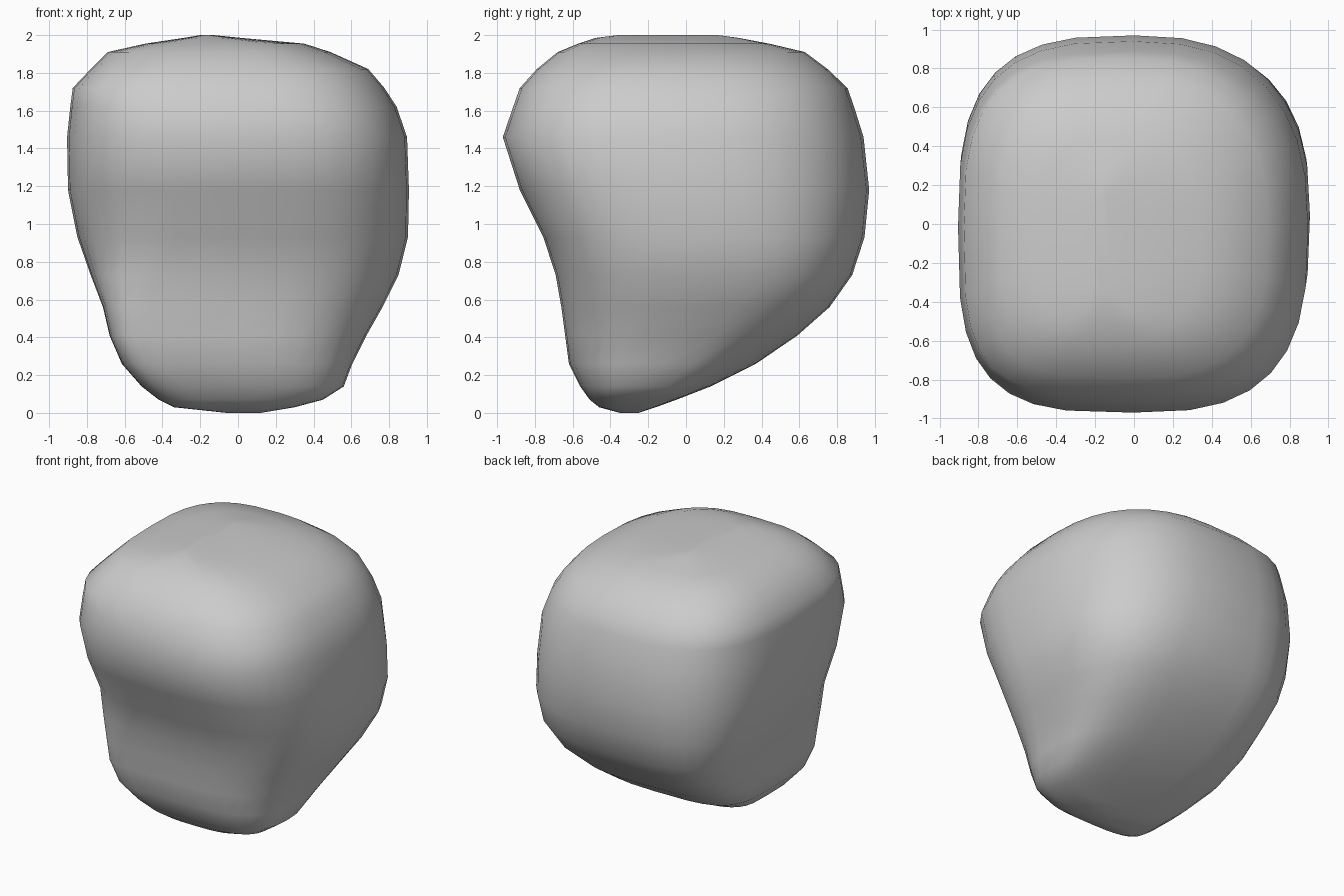
import bpy, bmesh, math

if "Cube" in bpy.data.objects:
    bpy.data.objects.remove(bpy.data.objects["Cube"])

# Cross-section levels: z, left x, right x, front y, back y, front-left squareness
LEVELS = [
    (0.0, -0.06, 0.12, -0.35, -0.25, 3),
    (0.03, -0.34, 0.30, -0.46, -0.16, 3.5),
    (0.07, -0.42, 0.45, -0.51, -0.05, 4.5),
    (0.14, -0.51, 0.56, -0.56, 0.13, 6),
    (0.26, -0.615, 0.605, -0.62, 0.37, 8),
    (0.41, -0.68, 0.68, -0.64, 0.59, 9.5),
    (0.56, -0.715, 0.765, -0.66, 0.76, 8),
    (0.73, -0.78, 0.85, -0.69, 0.88, 5.5),
    (0.93, -0.85, 0.90, -0.755, 0.945, 3.7),
    (1.18, -0.90, 0.905, -0.88, 0.97, 3.4),
    (1.46, -0.905, 0.895, -0.97, 0.94, 3.4),
    (1.62, -0.888, 0.84, -0.915, 0.89, 3.6),
    (1.72, -0.875, 0.775, -0.88, 0.855, 3.7),
    (1.82, -0.78, 0.69, -0.79, 0.75, 3.6),
    (1.91, -0.69, 0.49, -0.68, 0.63, 3.4),
    (1.955, -0.49, 0.35, -0.57, 0.44, 3.2),
    (1.985, -0.29, 0.02, -0.48, 0.28, 3),
    (2.0, -0.20, -0.13, -0.36, 0.17, 2.6),
]
SEGMENTS = 32


def power(v, n):
    return math.copysign(abs(v) ** (2 / n), v)


def section(bm, z, xl, xr, yf, yb, front_left):
    """Rounded-square ring whose corners each have their own squareness."""
    cx, cy = (xl + xr) / 2, (yf + yb) / 2
    low = max(0, min(1, (1.0 - z) / 0.4))      # 1 in the jaw, 0 in the skull
    front_right = 2.9 - 0.1 * low
    back_left = 3.0 + 0.9 * low
    back_right = 2.5 + 0.4 * low
    ring = []
    for i in range(SEGMENTS):
        a = 2 * math.pi * i / SEGMENTS
        c, s = math.cos(a), math.sin(a)
        if s < 0:
            n = front_left if c < 0 else front_right
        else:
            n = back_left if c < 0 else back_right
        ring.append(bm.verts.new((cx + (xr - xl) / 2 * power(c, n),
                                  cy + (yb - yf) / 2 * power(s, n), z)))
    return ring


# Head-shaped block: loft through the levels
bm = bmesh.new()
rings = [section(bm, *lv) for lv in LEVELS]
for lo, hi in zip(rings, rings[1:]):
    for i in range(SEGMENTS):
        j = (i + 1) % SEGMENTS
        bm.faces.new((lo[i], lo[j], hi[j], hi[i]))
bm.faces.new(rings[0][::-1])
bm.faces.new(rings[-1])
bmesh.ops.recalc_face_normals(bm, faces=bm.faces)
for f in bm.faces:
    f.smooth = True

mesh = bpy.data.meshes.new("head_block")
bm.to_mesh(mesh)
bm.free()
bpy.context.collection.objects.link(bpy.data.objects.new("head_block", mesh))
